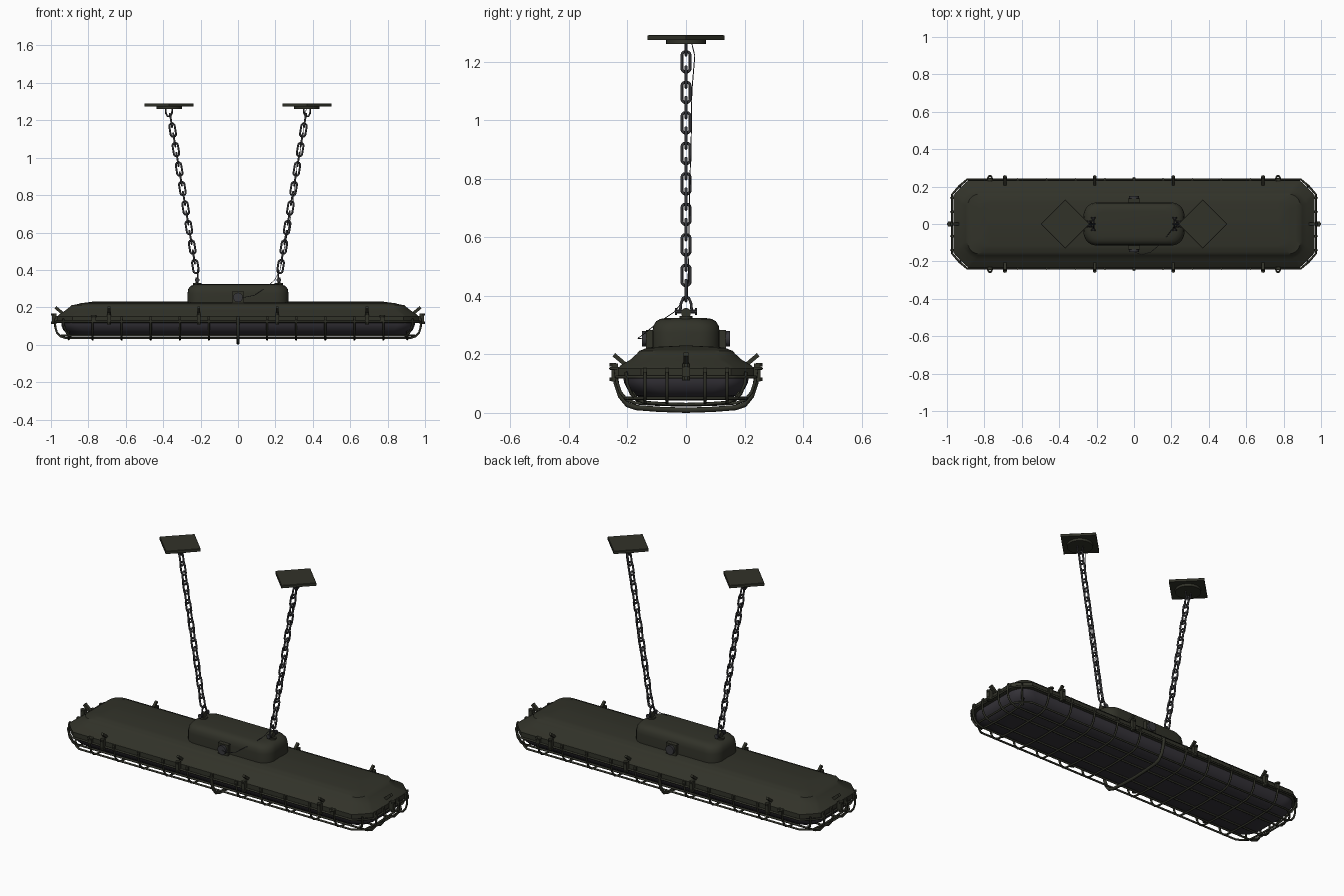
import bpy, bmesh, math
from mathutils import Vector, Matrix

if "Cube" in bpy.data.objects:
    bpy.data.objects.remove(bpy.data.objects["Cube"])


def material(name, rgb):
    m = bpy.data.materials.new(name)
    m.diffuse_color = (*rgb, 1)
    m.use_nodes = True
    m.node_tree.nodes["Principled BSDF"].inputs["Base Color"].default_value = m.diffuse_color
    return m


OLIVE = material("dark olive paint", (0.031, 0.032, 0.022))
GLASS = material("smoked glass", (0.036, 0.033, 0.041))
STEEL = material("dark steel", (0.038, 0.038, 0.042))


def finish(ob, mat, angle=35):
    ob.data.materials.clear()
    ob.data.materials.append(mat)
    bpy.ops.object.select_all(action='DESELECT')
    ob.select_set(True)
    bpy.context.view_layer.objects.active = ob
    bpy.ops.object.shade_smooth_by_angle(angle=math.radians(angle))
    return ob


def from_bmesh(name, bm, mat, angle=35):
    bmesh.ops.recalc_face_normals(bm, faces=bm.faces)
    me = bpy.data.meshes.new(name)
    bm.to_mesh(me)
    bm.free()
    ob = bpy.data.objects.new(name, me)
    bpy.context.collection.objects.link(ob)
    return finish(ob, mat, angle)


def outline(hx, hy, c, z, rnd=1.0, n=6):
    """Rectangle with cut corners; rnd blends from chamfer (0) to arc (1)."""
    pts = []
    for q in range(4):
        sx, sy = ((1, 1), (-1, 1), (-1, -1), (1, -1))[q]
        for i in range(n + 1):
            t = i / n
            if q % 2:
                t = 1 - t
            a = t * math.pi / 2
            u = rnd * math.cos(a) + (1 - rnd) * (1 - t)
            v = rnd * math.sin(a) + (1 - rnd) * t
            pts.append(Vector((sx * (hx - c + c * u), sy * (hy - c + c * v), z)))
    return pts


def loft(name, rings, mat, angle=35):
    bm = bmesh.new()
    vs = [[bm.verts.new(p) for p in r] for r in rings]
    for a, b in zip(vs, vs[1:]):
        for i in range(len(a)):
            j = (i + 1) % len(a)
            bm.faces.new((a[i], a[j], b[j], b[i]))
    bm.faces.new(vs[0])
    bm.faces.new(vs[-1])
    return from_bmesh(name, bm, mat, angle)


def tubes(name, paths, radius, mat, cyclic=False, res=2):
    cu = bpy.data.curves.new(name, 'CURVE')
    cu.dimensions = '3D'
    cu.bevel_depth = radius
    cu.bevel_resolution = res
    cu.use_fill_caps = True
    for path in paths:
        sp = cu.splines.new('POLY')
        sp.points.add(len(path) - 1)
        for p, co in zip(sp.points, path):
            p.co = (*co, 1)
        sp.use_cyclic_u = cyclic
    ob = bpy.data.objects.new(name, cu)
    bpy.context.collection.objects.link(ob)
    bpy.ops.object.select_all(action='DESELECT')
    ob.select_set(True)
    bpy.context.view_layer.objects.active = ob
    bpy.ops.object.convert(target='MESH')
    return finish(bpy.context.object, mat, 50)


def boxes(name, items, mat):
    """items: (centre, size, rotation about x, rotation about z)"""
    bm = bmesh.new()
    for c, s, rx, rz in items:
        m = (Matrix.Rotation(rz, 4, 'Z') @ Matrix.Translation(c)
             @ Matrix.Rotation(rx, 4, 'X') @ Matrix.Diagonal((*s, 1)))
        bmesh.ops.create_cube(bm, size=1, matrix=m)
    return from_bmesh(name, bm, mat)


def cylinders(name, items, mat, seg=16):
    """items: (centre, axis, radius, length)"""
    bm = bmesh.new()
    for c, ax, r, l in items:
        m = Matrix.Translation(c) @ Vector(ax).to_track_quat('Z', 'Y').to_matrix().to_4x4()
        bmesh.ops.create_cone(bm, cap_ends=True, segments=seg, radius1=r, radius2=r, depth=l, matrix=m)
    return from_bmesh(name, bm, mat)


# Housing: chamfered flange, sloping shoulder, raised lid with a low ridge
loft("housing", [outline(*r) for r in (
    (0.955, 0.222, 0.08, 0.122, 0.15), (0.965, 0.233, 0.08, 0.126, 0.15),
    (0.965, 0.233, 0.08, 0.152, 0.15), (0.955, 0.224, 0.08, 0.162, 0.2),
    (0.925, 0.190, 0.08, 0.182, 0.4), (0.900, 0.168, 0.07, 0.202, 0.8),
    (0.888, 0.160, 0.06, 0.212, 1), (0.865, 0.150, 0.06, 0.215, 1),
    (0.840, 0.135, 0.05, 0.222, 1), (0.815, 0.115, 0.05, 0.225, 1),
    (0.780, 0.012, 0.01, 0.230, 1))], OLIVE)

# Glass cover below the flange
loft("glass_cover", [outline(*r) for r in (
    (0.945, 0.215, 0.09, 0.125), (0.945, 0.212, 0.09, 0.105), (0.935, 0.200, 0.10, 0.080),
    (0.915, 0.175, 0.10, 0.060), (0.880, 0.135, 0.09, 0.048), (0.820, 0.070, 0.06, 0.043))], GLASS, 60)

# Control box on the lid
loft("control_box", [outline(*r) for r in (
    (0.270, 0.115, 0.07, 0.212), (0.270, 0.115, 0.07, 0.275), (0.266, 0.112, 0.07, 0.297),
    (0.255, 0.102, 0.07, 0.313), (0.238, 0.088, 0.07, 0.321), (0.215, 0.068, 0.06, 0.324))], OLIVE, 50)

# Cable glands on the two long sides of the box
glands, hubs = [], []
for s in (-1, 1):
    hubs.append(((0, s * 0.122, 0.253), (0.062, 0.03, 0.062), 0, 0))
    glands.append(((0, s * 0.138, 0.253), (0, 1, 0), 0.026, 0.024))
boxes("gland_base", hubs, OLIVE)
cylinders("cable_gland", glands, STEEL, 12)

# Wire cage: cross ribs, long wires that turn up at the ends, corner wires, rim
side = [(0.240, 0.138), (0.236, 0.105), (0.224, 0.070), (0.203, 0.045), (0.175, 0.034), (0.09, 0.029)]
prof = side + [(0, 0.027)] + [(-y, z) for y, z in reversed(side)]
ribs = [[(i * 0.1555, y, z) for y, z in prof] for i in range(-5, 6) if i]
ribs += [[(s * 0.905, y * 0.82, z + 0.002) for y, z in prof[2:-2]] for s in (-1, 1)]
end = [(0.978, 0.140), (0.977, 0.095), (0.968, 0.065), (0.950, 0.045), (0.920, 0.035)]
longs = [(-x, z) for x, z in end] + [(x, z) for x, z in reversed(end)]
wires = [[(x, y, z) for x, z in longs] for y in (-0.14, -0.065, 0.065, 0.14)]
corner = [(0.0, 0.0, 0.140), (-0.004, -0.004, 0.10), (-0.018, -0.018, 0.065), (-0.04, -0.04, 0.042)]
for sx in (-1, 1):
    for sy in (-1, 1):
        wires.append([(sx * (0.935 + a), sy * (0.205 + b), z) for a, b, z in corner])
tubes("cage_ribs", ribs, 0.0055, OLIVE)
tubes("cage_long_wires", wires, 0.0055, OLIVE)
tubes("cage_rims", [outline(0.972, 0.238, 0.08, 0.123, 0.15), outline(0.945, 0.206, 0.08, 0.050, 0.4)],
      0.0055, OLIVE, True)

# Heavier strap around the middle of the cage
strap = [(0.242, 0.14), (0.238, 0.10), (0.224, 0.058), (0.20, 0.028), (0.17, 0.018), (0.09, 0.012)]
strap = strap + [(0, 0.009)] + [(-y, z) for y, z in reversed(strap)]
tubes("cage_strap", [[(0, y, z) for y, z in strap]], 0.009, OLIVE)

# Clamps with levers on the long sides and at both ends, small rim lugs
clamps, bolts, loops = [], [], []
for s in (0, math.pi):
    for x in (-0.69, -0.21, 0.21, 0.69):
        clamps += [((x, -0.243, 0.138), (0.020, 0.022, 0.062), 0, s),
                   ((x, -0.222, 0.178), (0.014, 0.064, 0.014), -0.7, s)]
        bolts.append(((x, -0.25 if s == 0 else 0.25, 0.165), (0, 0, 1), 0.011, 0.012))
        bolts.append(((x, -0.25 if s == 0 else 0.25, 0.115), (0, 0, 1), 0.011, 0.012))
    for i in range(-5, 6):
        clamps.append(((i * 0.1555, -0.236, 0.138), (0.014, 0.014, 0.026), 0, s))
    for x in (-0.77, 0.77):
        clamps.append(((x, -0.238, 0.138), (0.022, 0.016, 0.034), 0, s))
        y0 = -1 if s == 0 else 1
        loops.append([(x + 0.011 * math.cos(a), y0 * (0.238 + 0.020 * math.sin(a)), 0.152)
                      for a in [k * math.pi / 6 for k in range(12)]])
    # End clamps share the same shape turned by a quarter
    e = s + math.pi / 2
    clamps += [((0, -0.982, 0.138), (0.026, 0.024, 0.056), 0, e),
               ((0, -0.952, 0.180), (0.018, 0.064, 0.016), -0.7, e)]
    for z in (0.162, 0.118):
        bolts.append((((-1 if s else 1) * 0.986, 0, z), (0, 0, 1), 0.014, 0.012))
    for y in (-0.14, -0.065, 0.065, 0.14):
        clamps.append(((y, -0.968, 0.138), (0.014, 0.016, 0.03), 0, e))
boxes("clamps", clamps, OLIVE)
cylinders("clamp_bolts", bolts, OLIVE, 10)
tubes("clamp_loops", loops, 0.005, OLIVE, True)


# Hanging chains: alternating oval links leaning outwards
def link(c, d, w, half_len=0.036, half_w=0.0165):
    straight = half_len - half_w
    pts = []
    for k in range(14):
        a = math.pi * (k % 7) / 6 + (math.pi if k > 6 else 0)
        off = straight if k < 7 else -straight
        pts.append(c + w * (half_w * math.cos(a)) + d * (half_w * math.sin(a) + off))
    return pts


links, shackles, pins, eyes = [], [], [], []
for s in (-1, 1):
    def at(z):
        return Vector((s * (0.218 + (z - 0.36) * 0.167), 0, z))
    d = (at(1.2) - at(0.4)).normalized()
    across, flat = Vector((0, 1, 0)), d.cross(Vector((0, 1, 0)))
    for i in range(16):
        links.append(link(at(0.418 + i * 0.0521), d, across if i % 2 else flat, 0.036, 0.0145))
    # Lower shackle and pin, upper shackle
    shackles.append([at(0.345) + Vector((0, y, z)) for y, z in
                     ((-0.02, 0), (-0.017, 0.03), (-0.01, 0.047), (0, 0.053), (0.01, 0.047), (0.017, 0.03), (0.02, 0))])
    shackles.append([at(1.265) + Vector((x, 0, z)) for x, z in
                     ((-0.018, 0), (-0.016, -0.028), (-0.008, -0.044), (0.008, -0.044), (0.016, -0.028), (0.018, 0))])
    x = s * 0.218
    pins += [((x, 0, 0.346), (0, 1, 0), 0.007, 0.07), ((x, 0.034, 0.346), (0, 1, 0), 0.012, 0.008),
             ((x, -0.034, 0.346), (0, 1, 0), 0.012, 0.008)]
    eyes += [((x, 0, 0.325), (0, 0, 1), 0.022, 0.012), ((x, 0, 0.342), (1, 0, 0), 0.017, 0.016)]
    # Ceiling plate turned on its corner, with a round boss underneath
    loft("ceiling_plate", [[Vector((s * 0.368 + r * math.cos(k * math.pi / 2), r * math.sin(k * math.pi / 2), z))
                            for k in range(4)] for r, z in ((0.131, 1.275), (0.131, 1.289), (0.128, 1.291))], OLIVE)
    cylinders("ceiling_boss", [((s * 0.368, 0, 1.269), (0, 0, 1), 0.068, 0.016)], OLIVE, 32)
tubes("chain_links", links, 0.0052, STEEL, True)
tubes("shackles", shackles, 0.0045, STEEL)
cylinders("shackle_pins", pins, STEEL, 10)
cylinders("box_eyelets", eyes, OLIVE, 12)

# Thin power cable hanging beside the chain and running to the front gland
cable = [(0.365, 0.02, 1.262), (0.358, 0.030, 1.22), (0.345, 0.020, 1.10), (0.315, 0.018, 0.95),
         (0.295, 0.012, 0.75), (0.255, 0.010, 0.55), (0.225, 0.005, 0.40), (0.195, -0.04, 0.345),
         (0.150, -0.10, 0.305), (0.090, -0.15, 0.265), (0.040, -0.165, 0.255), (0.0, -0.148, 0.253)]
tubes("power_cable", [cable], 0.0016, STEEL, res=1)
